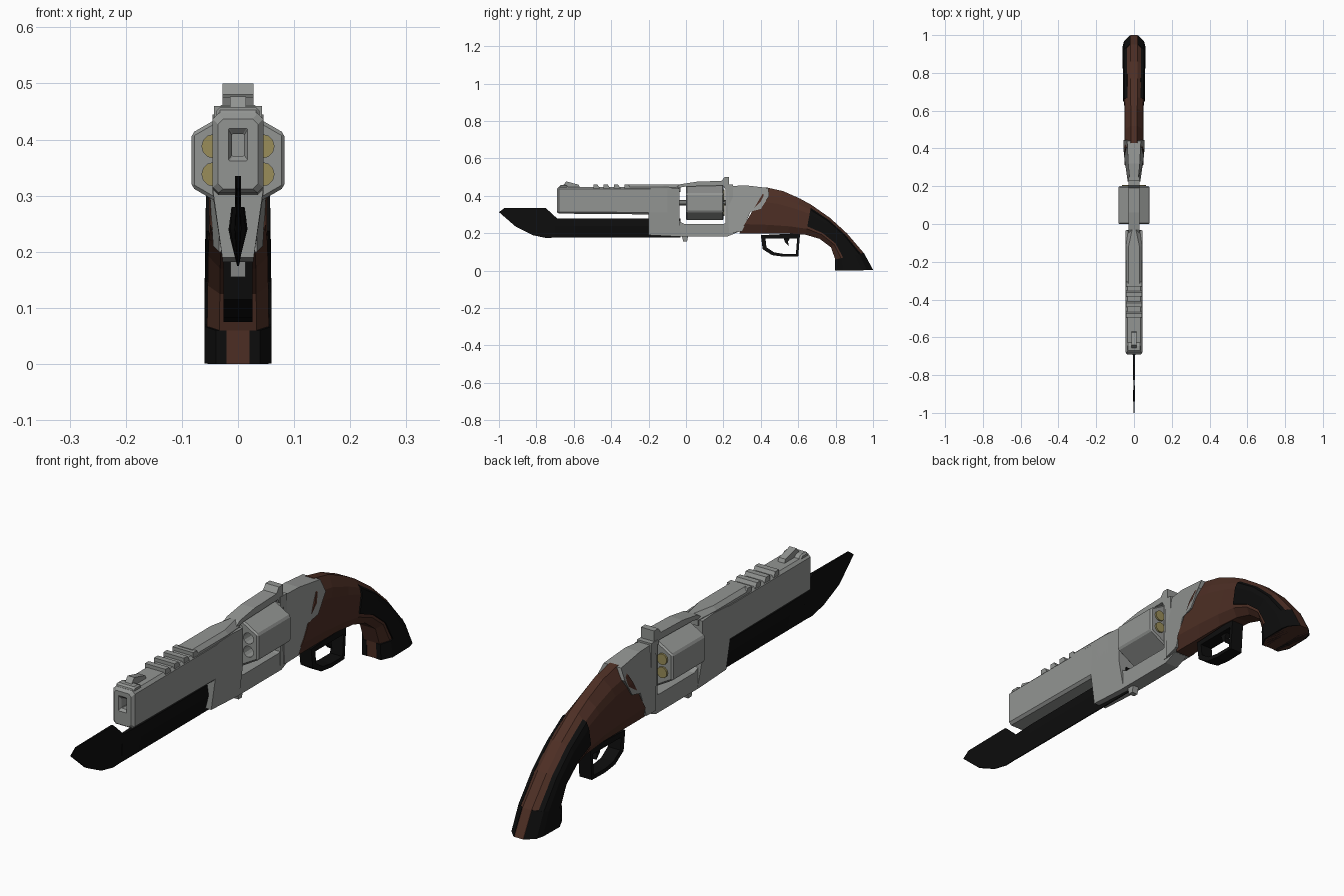
import bpy, bmesh, math
from mathutils import Matrix

cube = bpy.data.objects.get("Cube")
if cube:
    bpy.data.objects.remove(cube, do_unlink=True)


def material(name, rgb):
    m = bpy.data.materials.new(name)
    m.use_nodes = True
    m.diffuse_color = (*rgb, 1)
    m.node_tree.nodes["Principled BSDF"].inputs["Base Color"].default_value = (*rgb, 1)
    return m


STEEL = material("grey steel", (0.29, 0.3, 0.29))
WOOD = material("brown wood", (0.075, 0.028, 0.018))
BLACK = material("matte black", (0.004, 0.004, 0.004))
BRASS = material("brass", (0.32, 0.27, 0.1))


def finish(name, bm, mat, bevel=0):
    bmesh.ops.recalc_face_normals(bm, faces=bm.faces)
    mesh = bpy.data.meshes.new(name)
    bm.to_mesh(mesh)
    bm.free()
    mesh.materials.append(mat)
    ob = bpy.data.objects.new(name, mesh)
    bpy.context.collection.objects.link(ob)
    if bevel:
        mod = ob.modifiers.new("chamfer", "BEVEL")
        mod.width, mod.segments, mod.limit_method = bevel, 1, "ANGLE"
    return ob


def loft(name, rings, mat, bevel=0, closed=False):
    """Skin a list of equal-length rings; cap the ends unless closed."""
    bm = bmesh.new()
    vs = [[bm.verts.new(p) for p in r] for r in rings]
    n = len(vs[0])
    pairs = list(zip(vs, vs[1:])) + ([(vs[-1], vs[0])] if closed else [])
    for a, b in pairs:
        for i in range(n):
            j = (i + 1) % n
            bm.faces.new((a[i], a[j], b[j], b[i]))
    if not closed:
        bm.faces.new(vs[0])
        bm.faces.new(vs[-1])
    return finish(name, bm, mat, bevel)


def prism(name, pts, width, mat, bevel=0):
    """Side outline in (y, z), given a half width or a function of y, z."""
    w = width if callable(width) else lambda y, z: width
    return loft(name, [[(s * w(y, z), y, z) for y, z in pts] for s in (-1, 1)], mat, bevel)


def box_ring(y, hx, z0, z1, c, top=None):
    """Chamfered rectangle across the barrel axis."""
    t = c if top is None else top
    return [(-hx + c, y, z0), (hx - c, y, z0), (hx, y, z0 + c), (hx, y, z1 - t),
            (hx - t, y, z1), (-hx + t, y, z1), (-hx, y, z1 - t), (-hx, y, z0 + c)]


# Barrel with a recessed rectangular muzzle
loft("barrel", [box_ring(-0.62, 0.011, 0.37, 0.41, 0.002),
                box_ring(-0.68, 0.011, 0.37, 0.41, 0.002),
                box_ring(-0.69, 0.017, 0.362, 0.42, 0.002),
                box_ring(-0.69, 0.036, 0.312, 0.437, 0.01),
                box_ring(-0.68, 0.045, 0.305, 0.447, 0.01),
                box_ring(-0.1, 0.045, 0.30, 0.447, 0.01)], STEEL)

# Roof rib, grip ridges and front sight
loft("barrel_rib", [box_ring(-0.315, 0.043, 0.42, 0.462, 0.002, 0.014),
                    box_ring(-0.12, 0.043, 0.42, 0.462, 0.002, 0.014),
                    box_ring(-0.03, 0.03, 0.42, 0.462, 0.002, 0.02)], STEEL)
for i in range(4):
    y = -0.495 + i * 0.055
    prism(f"ridge_{i + 1}", [(y, 0.44), (y, 0.46), (y + 0.022, 0.46), (y + 0.034, 0.44)],
          0.043, STEEL)
prism("front_sight_base", [(-0.685, 0.43), (-0.675, 0.458), (-0.64, 0.458), (-0.62, 0.44)],
      0.038, STEEL, 0.006)
prism("front_sight", [(-0.67, 0.44), (-0.64, 0.477), (-0.575, 0.46), (-0.565, 0.44)],
      0.014, STEEL)

# Frame around the cylinder window
taper = lambda y, z: 0.045 if z > 0.29 else 0.028
prism("frame_front", [(-0.2, 0.19), (-0.2, 0.31), (-0.19, 0.44), (-0.1, 0.445), (-0.035, 0.44),
                      (-0.035, 0.3), (-0.03, 0.19)], taper, STEEL)
prism("lower_strap", [(-0.2, 0.19), (-0.04, 0.182), (0.22, 0.182), (0.275, 0.205),
                      (0.24, 0.26), (0.2, 0.25), (-0.01, 0.25), (-0.05, 0.27)], 0.028, STEEL)
prism("frame_knob", [(-0.025, 0.2), (-0.015, 0.155), (0.005, 0.155), (0.015, 0.2)],
      0.013, STEEL)
prism("top_strap", [(-0.06, 0.44), (-0.03, 0.462), (0.06, 0.476), (0.19, 0.48), (0.205, 0.5),
                    (0.23, 0.5), (0.23, 0.44), (0.205, 0.44), (0.2, 0.455), (0, 0.45)],
      0.028, STEEL)
prism("recoil_plate", [(0.212, 0.2), (0.212, 0.46), (0.25, 0.46), (0.25, 0.2)], 0.03, STEEL)

# Hexagonal cylinder with drilled chambers and brass rounds
CZ = 0.363


def turned(name, spots, radius, y0, y1, sides, mat, spin=0, bevel=0):
    """Round or many-sided bars lying along y."""
    bm = bmesh.new()
    for x, z in spots:
        m = (Matrix.Translation((x, (y0 + y1) / 2, z)) @ Matrix.Rotation(math.pi / 2, 4, "X")
             @ Matrix.Rotation(spin, 4, "Z"))
        bmesh.ops.create_cone(bm, cap_ends=True, segments=sides, radius1=radius,
                              radius2=radius, depth=y1 - y0, matrix=m)
    return finish(name, bm, mat, bevel)


angles = [math.radians(30 + 60 * i) for i in range(6)]
spots = [(0.05 * math.cos(a), CZ + 0.05 * math.sin(a)) for a in angles]
drum = turned("cylinder", [(0, CZ)], 0.096, 0, 0.2, 6, STEEL)
if max(v.co.x for v in drum.data.vertices) > 0.09:
    drum.data.transform(Matrix.Translation((0, 0, CZ)) @ Matrix.Rotation(math.pi / 6, 4, "Y")
                        @ Matrix.Translation((0, 0, -CZ)))
drill = turned("chamber_cutter", spots, 0.021, -0.05, 0.15, 12, STEEL)
drill.hide_render = True
drill.hide_viewport = True
mod = drum.modifiers.new("chamfer", "BEVEL")
mod.width, mod.segments, mod.limit_method = 0.006, 1, "ANGLE"
cut = drum.modifiers.new("chambers", "BOOLEAN")
cut.object, cut.operation, cut.solver = drill, "DIFFERENCE", "EXACT"
turned("cartridges", spots, 0.021, 0.14, 0.207, 12, BRASS)
turned("cylinder_axle", [(0, CZ)], 0.014, -0.05, 0.22, 8, STEEL)

# Receiver, flaring back to the wood
flare = lambda y, z: (0.034 + 0.022 * min(1, (y - 0.23) / 0.15)) * (0.65 if z > 0.43 else 1)
prism("receiver", [(0.23, 0.2), (0.225, 0.3), (0.225, 0.41), (0.23, 0.452), (0.32, 0.456),
                   (0.44, 0.442), (0.445, 0.4), (0.4, 0.33), (0.345, 0.315), (0.3, 0.21)],
      flare, STEEL)

# Curved wooden stock: top y, z, bottom y, z and half width of each station
STATIONS = [(0.43, 0.445, 0.285, 0.2, 0.05), (0.52, 0.425, 0.42, 0.2, 0.05),
            (0.61, 0.385, 0.54, 0.2, 0.05), (0.67, 0.352, 0.64, 0.192, 0.052),
            (0.77, 0.282, 0.715, 0.17, 0.053), (0.86, 0.2, 0.775, 0.125, 0.054),
            (0.95, 0.095, 0.798, 0.06, 0.055), (1.0, 0.003, 0.8, 0, 0.055)]


def station_ring(station, profile, extra=0):
    yt, zt, yb, zb, w = station
    return [(x * (w + extra), yt + (yb - yt) * f, zt + (zb - zt) * f) for f, x in profile]


half = [(0, 0.34), (0.16, 0.85), (0.3, 1), (0.8, 1), (1, 0.6)]
whole = half + [(f, -x) for f, x in reversed(half)]
loft("wood_stock", [station_ring(s, whole) for s in STATIONS], WOOD)

# Black grip panels and butt cap on both sides
band = [(0.1, 0.62), (0.16, 0.88), (0.3, 1), (0.72, 1), (0.72, 0.5), (0.2, 0.5)]
cap = [(-0.005, 0.34), (0.16, 0.88), (0.3, 1), (0.8, 1), (1.01, 0.65), (1.01, 0.34)]
for side, label in ((1, "left"), (-1, "right")):
    for part, shape, run in (("grip_panel", band, STATIONS[3:]), ("butt_cap", cap, STATIONS[6:])):
        profile = [(f, side * x) for f, x in shape]
        loft(f"{label}_{part}", [station_ring(s, profile, 0.005) for s in run], BLACK)

# Trigger guard loop and trigger
outer = [(0.4, 0.19), (0.41, 0.115), (0.46, 0.083), (0.52, 0.075), (0.6, 0.077), (0.61, 0.2)]
inner = [(0.425, 0.172), (0.43, 0.125), (0.47, 0.098), (0.52, 0.09), (0.588, 0.09), (0.594, 0.172)]
loft("trigger_guard", [[(s * 0.026, y, z) for y, z in pts]
                       for s, pts in ((-1, outer), (1, outer), (1, inner), (-1, inner))],
     BLACK, closed=True)
prism("trigger", [(0.52, 0.18), (0.53, 0.15), (0.55, 0.13), (0.545, 0.155), (0.56, 0.18)],
      0.01, BLACK)

# Blade slung under the barrel: thick spine section, thin pointed tip
edge = lambda y, z: 0.002 if z < 0.2 or y < -0.95 else 0.005
prism("blade_tip", [(-1, 0.313), (-0.97, 0.335), (-0.75, 0.335), (-0.69, 0.28), (-0.66, 0.28),
                    (-0.66, 0.178), (-0.75, 0.175), (-0.82, 0.19), (-0.91, 0.235)], edge, BLACK)
loft("blade_body", [[(-w * 0.7, y, 0.28), (w * 0.7, y, 0.28), (w, y, 0.24),
                     (0.002, y, 0.176), (-0.002, y, 0.176), (-w, y, 0.24)]
                    for y, w in ((-0.7, 0.006), (-0.6, 0.014), (-0.03, 0.018))], BLACK)
